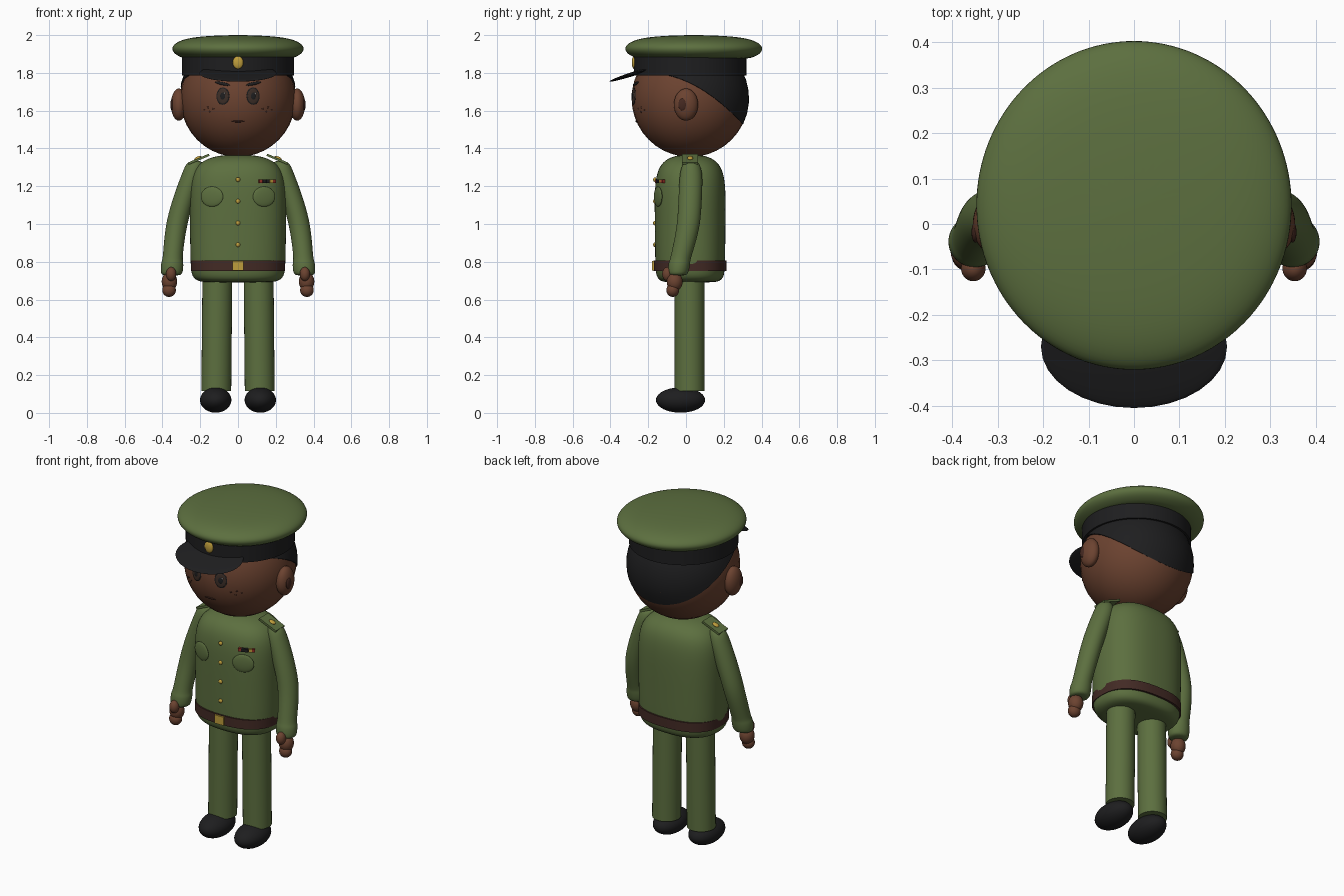
import bpy, bmesh, math
from mathutils import Vector, Matrix

if "Cube" in bpy.data.objects:
    bpy.data.objects.remove(bpy.data.objects["Cube"])


def material(name, red, green, blue):
    mat = bpy.data.materials.new(name)
    mat.use_nodes = True
    colour = (red, green, blue, 1)
    mat.diffuse_color = colour
    mat.node_tree.nodes["Principled BSDF"].inputs["Base Color"].default_value = colour
    return mat


uniform = material("uniform green", .108, .16, .05)
skin = material("brown skin", .15, .056, .03)
black = material("soft black", .013, .013, .014)
leather = material("belt leather", .055, .023, .018)
gold = material("gold", .52, .34, .045)
iris = material("iris brown", .045, .027, .02)
dark_skin = material("dark skin", .06, .022, .015)
red = material("ribbon red", .3, .03, .02)
grey = material("eye glint", .25, .23, .22)


def finish(name, bm, mat, subdivide=0):
    bmesh.ops.recalc_face_normals(bm, faces=bm.faces)
    mesh = bpy.data.meshes.new(name)
    bm.to_mesh(mesh)
    bm.free()
    mesh.materials.append(mat)
    obj = bpy.data.objects.new(name, mesh)
    bpy.context.collection.objects.link(obj)
    if subdivide:
        obj.modifiers.new("smooth", 'SUBSURF').levels = subdivide
        obj.modifiers["smooth"].render_levels = subdivide
    bpy.ops.object.select_all(action='DESELECT')
    obj.select_set(True)
    bpy.context.view_layer.objects.active = obj
    if subdivide:
        bpy.ops.object.shade_smooth()
    else:
        bpy.ops.object.shade_smooth_by_angle(angle=math.radians(40))
    return obj


def solid(name, shape, place, size, mat, turn=Matrix()):
    """Ellipsoid or block with half-sizes in size."""
    bm = bmesh.new()
    if shape == "ball":
        bmesh.ops.create_uvsphere(bm, u_segments=32, v_segments=20, radius=1)
    else:
        bmesh.ops.create_cube(bm, size=2)
    bm.transform(Matrix.Translation(place) @ turn @ Matrix.Diagonal((*size, 1)))
    return finish(name, bm, mat)


def loft(name, rings, mat, power=2, subdivide=0, segments=32):
    """Skin over horizontal rings given as x, y, z, half width, half depth."""
    bm = bmesh.new()
    rows = []
    for x, y, z, wide, deep in rings:
        row = []
        for i in range(segments):
            c, s = (f(math.tau * i / segments) for f in (math.cos, math.sin))
            bulge = (abs(c) ** power + abs(s) ** power) ** (-1 / power)
            row.append(bm.verts.new((x + wide * c * bulge, y + deep * s * bulge, z)))
        rows.append(row)
    for low, high in zip(rows, rows[1:]):
        for i in range(segments):
            j = (i + 1) % segments
            bm.faces.new((low[i], low[j], high[j], high[i]))
    bm.faces.new(rows[0])
    bm.faces.new(rows[-1])
    return finish(name, bm, mat, subdivide)


# Surfaces that details sit on: centre, half-sizes, roundness
HEAD = (Vector((0, .022, 1.665)), (.306, .31, .31), 2)
CHEST = (Vector((0, .022, 1)), (.255, .187, 9), 2.5)
BELT = (Vector((0, .022, .78)), (.252, .195, 9), 2.5)
BAND = (Vector((0, .022, 1.84)), (.297, .297, 9), 2)


def patch(name, surface, x, z, wide, high, mat, thick=.004, shape="ball", roll=0, lift=0):
    centre, (a, b, c), n = surface
    u, w = x / a, (z - centre.z) / c
    v = (1 - abs(u) ** n - abs(w) ** n) ** (1 / n)
    normal = Vector((math.copysign(abs(u) ** (n - 1), u) / a, -v ** (n - 1) / b,
                     math.copysign(abs(w) ** (n - 1), w) / c)).normalized()
    place = Vector((x, centre.y - b * v, z)) + normal * lift
    turn = normal.to_track_quat('Z', 'Y').to_matrix().to_4x4() @ Matrix.Rotation(roll, 4, 'Z')
    return solid(name, shape, place, (wide, high, thick), mat, turn)


# Head and face
solid("head", "ball", *HEAD[:2], skin)
patch("mouth", HEAD, 0, 1.543, .034, .005, dark_skin)
for s, side in ((1, "left"), (-1, "right")):
    patch(side + "_eye_rim", HEAD, s * .08, 1.677, .036, .046, black)
    patch(side + "_iris", HEAD, s * .08, 1.677, .031, .04, iris, lift=.002)
    patch(side + "_pupil", HEAD, s * .08, 1.677, .015, .02, black, lift=.004)
    patch(side + "_glint", HEAD, s * .08 + .01, 1.69, .005, .006, grey, lift=.006)
    patch(side + "_eyebrow", HEAD, s * .082, 1.743, .042, .008, black, .006, roll=s * .2)
    for dx, dz in ((.13, .005), (.15, -.012), (.16, .012), (.18, 0)):
        patch(side + "_freckle", HEAD, s * dx, 1.605 + dz, .005, .005, dark_skin, .002)
    solid(side + "_ear", "ball", (s * .313, 0, 1.632), (.042, .064, .085), skin)
    solid(side + "_inner_ear", "ball", (s * .349, -.018, 1.632), (.009, .023, .032), dark_skin)


# Hair shell whose edge sweeps down to the nape
def hair_edge(y):
    return 1.80 - 1.08 * max(0, y + .2) ** 2


def head_point(turn, lift, radius):
    return HEAD[0] + radius * Vector((math.cos(lift) * math.cos(turn),
                                      math.cos(lift) * math.sin(turn), math.sin(lift)))


bm = bmesh.new()
columns = []
for i in range(48):
    turn = math.tau * i / 48
    low, high = -1.2, 1.4
    for _ in range(30):
        mid = (low + high) / 2
        p = head_point(turn, mid, .312)
        low, high = (low, mid) if p.z > hair_edge(p.y) else (mid, high)
    column = [bm.verts.new(head_point(turn, low, .298))]
    for k in range(10):
        column.append(bm.verts.new(head_point(turn, low + (1.3 - low) * k / 9, .312)))
    columns.append(column)
for one, two in zip(columns, columns[1:] + columns[:1]):
    for k in range(10):
        bm.faces.new((one[k], two[k], two[k + 1], one[k + 1]))
bm.faces.new([column[-1] for column in columns])
finish("hair", bm, black)

# Peaked cap
crown = ((.27, 1.872), (.305, 1.883), (.338, 1.9), (.355, 1.928),
         (.338, 1.957), (.28, 1.982), (.18, 1.995), (.05, 2))
loft("cap_crown", [(0, .041, z, r, r * 1.043) for r, z in crown], uniform, subdivide=2)
loft("cap_band", [(0, .022, z, .297, .297) for z in (1.787, 1.9)], black, segments=64)
solid("cap_visor", "ball", (0, -.27, 1.798), (.205, .142, .011), black, Matrix.Rotation(.31, 4, 'X'))
patch("cap_badge", BAND, 0, 1.855, .028, .034, gold, .012)

# Jacket
torso = ((.16, .69), (.215, .697), (.243, .72), (.252, .77), (.254, .95), (.257, 1.12),
         (.252, 1.22), (.232, 1.29), (.185, 1.338), (.11, 1.362), (.03, 1.367))
loft("jacket", [(0, .022, z, r, r * .735) for r, z in torso], uniform, 2.5, 2)
loft("belt", [(0, .022, z, .25, .193) for z in (.752, .808)], leather, 2.5, segments=64)
patch("belt_buckle", BELT, 0, .78, .03, .025, gold, .008, "block")
for z in (1.235, 1.12, 1.005, .89):
    patch("jacket_button", CHEST, 0, z, .012, .012, gold, .009)
for x, mat in ((.12, red), (.138, black), (.156, black), (.174, gold), (.188, red)):
    patch("ribbon_bar", CHEST, x, 1.226, .009, .009, mat, .008, "block")

# Limbs, built once per side
ARM = ((.222, .027, 1.335, .025, .025), (.23, .027, 1.32, .046, .046),
       (.238, .027, 1.27, .057, .06), (.264, .025, 1.2, .059, .062),
       (.305, .02, 1.08, .058, .062), (.329, .012, .98, .056, .061),
       (.342, -.015, .87, .053, .057), (.347, -.032, .806, .053, .054),
       (.348, -.035, .796, .06, .058), (.351, -.042, .74, .06, .056),
       (.352, -.044, .726, .045, .042))
for s, side in ((1, "left"), (-1, "right")):
    patch(side + "_pocket", CHEST, s * .138, 1.145, .062, .053, uniform, .011)
    loft(side + "_sleeve", [(s * x, *rest) for x, *rest in ARM], uniform, subdivide=2)
    solid(side + "_palm", "ball", (s * .363, -.06, .695), (.041, .042, .05), skin)
    solid(side + "_fingers", "ball", (s * .365, -.07, .65), (.036, .034, .036), skin)
    solid(side + "_thumb", "ball", (s * .354, -.098, .735), (.027, .028, .037), skin)

    tilt = Matrix.Rotation(s * .4, 4, 'Y')
    solid(side + "_shoulder_board", "block", (s * .208, .022, 1.343), (.06, .042, .006), uniform, tilt)
    solid(side + "_board_stud", "ball", (s * .213, .022, 1.349), (.02, .015, .008), gold, tilt)

    loft(side + "_trouser_leg", [(s * x, .019, z, .079, .079) for x, z in ((.115, .115), (.109, .74))], uniform)
    solid(side + "_shoe", "ball", (s * .118, -.029, .068), (.083, .13, .067), black)
